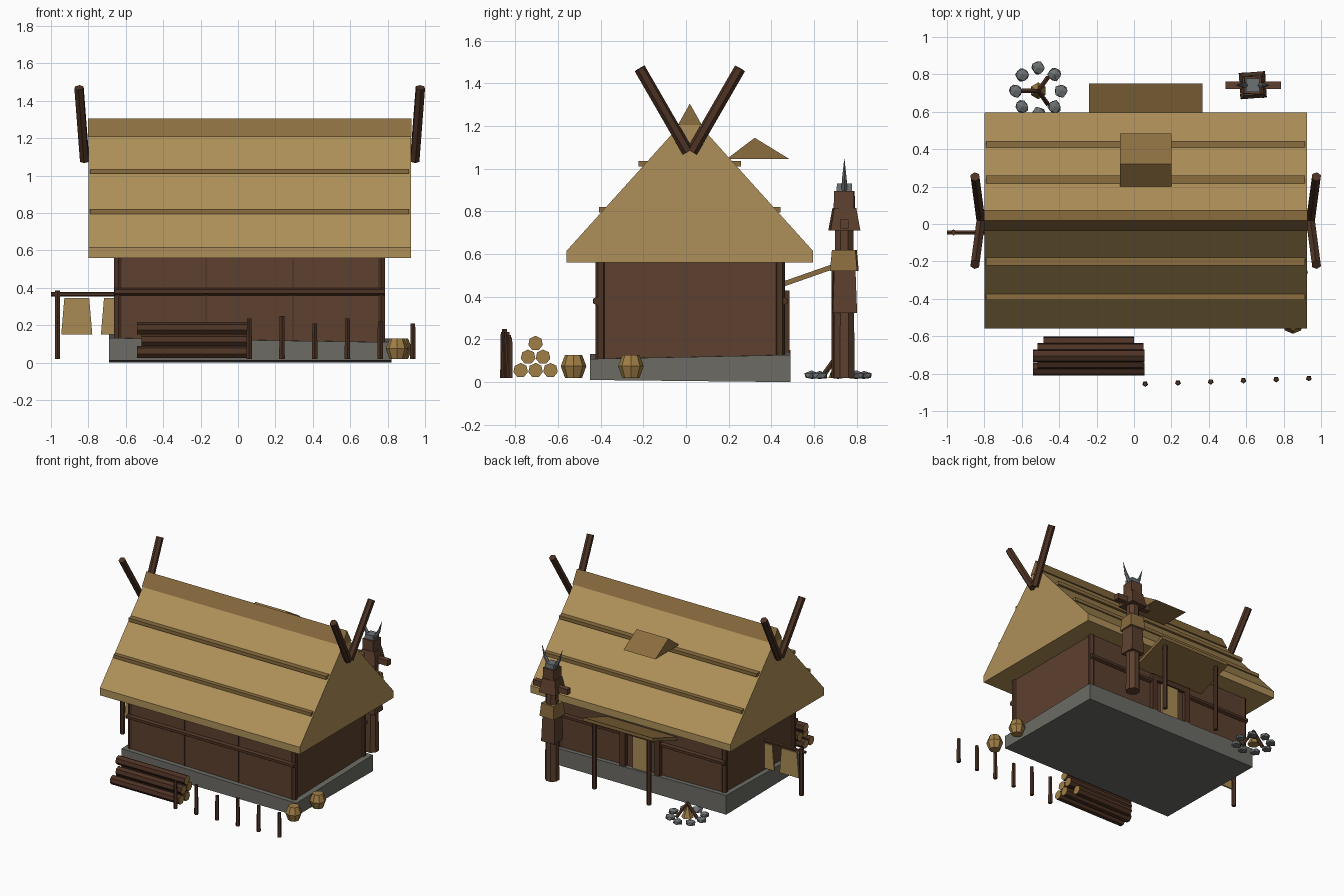
import bpy, bmesh, math, random
from math import sin, cos, pi
from mathutils import Vector, Matrix

if "Cube" in bpy.data.objects:
    bpy.data.objects.remove(bpy.data.objects["Cube"], do_unlink=True)
random.seed(4)


def material(name, rgb):
    m = bpy.data.materials.new(name)
    m.use_nodes = True
    m.diffuse_color = (*rgb, 1)
    m.node_tree.nodes["Principled BSDF"].inputs["Base Color"].default_value = (*rgb, 1)
    return m


THATCH = material("thatch", (.43, .28, .10))
DARK_THATCH = material("dark thatch", (.26, .155, .05))
HIDE = material("hide", (.40, .26, .09))
WALL = material("wall wood", (.11, .052, .028))
WOOD = material("dark wood", (.075, .033, .018))
CUT = material("cut wood", (.35, .21, .06))
STONE = material("foundation stone", (.15, .148, .13))
ROCK = material("grey rock", (.15, .165, .165))


def finish(name, bm, *mats):
    bmesh.ops.recalc_face_normals(bm, faces=bm.faces)
    me = bpy.data.meshes.new(name)
    bm.to_mesh(me)
    bm.free()
    for m in mats:
        me.materials.append(m)
    ob = bpy.data.objects.new(name, me)
    bpy.context.collection.objects.link(ob)
    return ob


def box(name, x, y, z, mat):
    """Box given as (min, max) on each axis."""
    bm = bmesh.new()
    bmesh.ops.create_cube(bm, size=1)
    for v in bm.verts:
        v.co = [r[0] if c < 0 else r[1] for c, r in zip(v.co, (x, y, z))]
    return finish(name, bm, mat)


def extrude(name, profile, x0, x1, mat):
    """Extrude a y-z outline along x."""
    bm = bmesh.new()
    face = bm.faces.new([bm.verts.new((x0, y, z)) for y, z in profile])
    new = bmesh.ops.extrude_face_region(bm, geom=[face])["geom"]
    bmesh.ops.translate(bm, vec=(x1 - x0, 0, 0),
                        verts=[v for v in new if isinstance(v, bmesh.types.BMVert)])
    return finish(name, bm, mat)


def rod(name, a, b, r0, mat, r1=None, sides=6, turn=0, end_mat=None):
    """Tapered rod from a to b, with optional end colour."""
    a, b = Vector(a), Vector(b)
    d = b - a
    bm = bmesh.new()
    m = (Matrix.Translation((a + b) / 2) @ d.to_track_quat("Z", "Y").to_matrix().to_4x4()
         @ Matrix.Rotation(turn, 4, "Z"))
    bmesh.ops.create_cone(bm, cap_ends=True, segments=sides, radius1=r0,
                          radius2=r0 if r1 is None else r1, depth=d.length, matrix=m)
    if end_mat:
        bm.normal_update()
        for f in bm.faces:
            f.material_index = int(abs(f.normal.dot(d.normalized())) > .9)
    return finish(name, bm, mat, *([end_mat] if end_mat else []))


def block(name, x, y, z0, z1, w0, w1, mat, turn=0):
    """Upright square block with a flared foot."""
    return rod(name, (x, y, z0), (x, y, z1), w0 * 2 ** .5, mat, w1 * 2 ** .5, 4, pi / 4 + turn)


# Foundation, slightly uneven
base = box("foundation", (-.69, .82), (-.45, .49), (.01, .13), STONE)
for v in base.data.vertices:
    if v.co.z > .1:
        v.co.z += -.015 * v.co.x + .02 * v.co.y
    else:
        v.co.z -= .01 * (v.co.y > 0)

# Walls, seams, corner posts and rails
box("walls", (-.65, .775), (-.415, .455), (.1, .6), WALL)
for x in (-.17, .295):
    box("front_seam", (x - .004, x + .004), (-.42, -.41), (.12, .57), WOOD)
for x in (-.64, .765):
    for y in (-.4, .44):
        rod("corner_post", (x, y, .1), (x, y, .6), .025, WOOD)
rod("front_rail", (-.66, -.418, .38), (.785, -.418, .38), .02, WOOD)
rod("back_rail_right", (-.66, .458, .38), (-.1, .458, .38), .02, WOOD)
rod("back_rail_left", (.22, .458, .38), (.785, .458, .38), .02, WOOD)

# Door on the back wall
for x in (-.09, .21):
    box("door_post", (x - .022, x + .022), (.44, .485), (.12, .43), WOOD)
box("door_lintel", (-.11, .23), (.44, .482), (.39, .43), WOOD)
box("door_curtain", (-.01, .13), (.45, .472), (.13, .4), HIDE)

# Canopy over the door
extrude("canopy", [(.45, .445), (.45, .47), (.75, .575), (.75, .55)], -.24, .365, DARK_THATCH)
for x in (-.17, .30):
    rod("canopy_post", (x, .7, .02), (x, .7, .545), .017, WOOD)

# Roof, ridge cap, battens and smoke vent
extrude("roof", [(-.56, .56), (-.56, .615), (.018, 1.255), (.595, .615), (.595, .56)],
        -.8, .925, THATCH)
extrude("ridge_cap", [(-.038, 1.205), (.018, 1.305), (.074, 1.205)], -.803, .928, DARK_THATCH)
for s in (-1, 1):
    for off, z in ((.21, 1.023), (.395, .808)):
        y = .018 + s * off
        box("roof_batten", (-.79, .915), (y - .03, y + .03), (z - .013, z + .013), DARK_THATCH)
extrude("smoke_vent", [(.19, 1.045), (.322, 1.145), (.485, 1.045)], -.075, .2, DARK_THATCH)

# Crossed gable poles
for x, lean in ((-.82, -.03), (.945, .03)):
    for s in (-1, 1):
        rod("gable_pole", (x, .018 + .01 * s, 1.08), (x + lean, .018 + .235 * s, 1.47), .027, WOOD)

# Carved post with crossbar and horns
px, py = .635, .742
rod("carved_post", (px, py, .02), (px, py, .89), .052, WALL, .045, 8, pi / 8)
for z0, z1, w0, w1, mat, turn in ((.325, .52, .057, .05, WALL, .05),
                                  (.52, .62, .064, .055, DARK_THATCH, -.06),
                                  (.71, .815, .07, .052, WALL, .08),
                                  (.81, .895, .048, .046, WALL, -.05),
                                  (.885, .93, .037, .035, ROCK, 0)):
    block("post_carving", px, py, z0, z1, w0, w1, mat, turn)
box("post_crossbar", (.49, .785), (py - .02, py + .02), (.72, .763), WALL)
for s in (-1, 1):
    rod("post_horn", (px + .025 * s, py, .9), (px + .06 * s, py, .96), .016, ROCK, .012)
    rod("post_horn_tip", (px + .06 * s, py, .955), (px + .088 * s, py, 1.045), .012, ROCK, .001)

# Fire ring with sticks
fx, fy = -.512, .712
for i in range(8):
    a = i * pi / 4
    bm = bmesh.new()
    bmesh.ops.create_icosphere(bm, subdivisions=1, radius=.04)
    for v in bm.verts:
        v.co *= random.uniform(.85, 1.1)
        v.co.z = max(v.co.z * .6, -.015)
    bmesh.ops.translate(bm, verts=bm.verts, vec=(fx + .122 * cos(a), fy + .122 * sin(a), .03))
    finish("fire_stone", bm, ROCK)
for a in (.95, pi, -.95):
    rod("fire_stick", (fx + .085 * cos(a), fy + .085 * sin(a), .03), (fx, fy, .13), .014, WOOD, .012)
rod("kindling", (fx, fy, .02), (fx, fy, .1), .045, CUT, .008, 6)

# Stacked logs
for y, z, x0, x1 in ((-.775, .055, -.54, .055), (-.705, .055, -.54, .055), (-.635, .055, -.485, .0),
                     (-.74, .118, -.515, .05), (-.67, .118, -.515, .05), (-.705, .182, -.54, .055)):
    rod("log", (x0, y, z), (x1, y, z), .035, WOOD, sides=7, end_mat=CUT)

# Row of stakes
for i, top in enumerate((.235, .25, .21, .235, .22, .21)):
    x, y = .06 + .175 * i, -.855 + .006 * i
    rod("stake", (x, y, .02), (x, y, top), .016, WOOD, .013, 5)

# Barrels
for x, y in ((.85, -.527), (.87, -.258)):
    rod("barrel_lower", (x, y, .02), (x, y, .075), .04, CUT, .06, 8)
    rod("barrel_upper", (x, y, .075), (x, y, .128), .06, CUT, .04, 8)

# Drying rack with hides
ry = -.045
rod("rack_bar", (-1, ry, .365), (-.62, ry, .365), .012, WOOD)
rod("rack_post", (-.965, ry, .02), (-.965, ry, .385), .016, WOOD)
for x in (-.862, -.65):
    hide = box("hanging_hide", (x - .083, x + .083), (ry - .006, ry + .006), (.15, .345), HIDE)
    for v in hide.data.vertices:
        if v.co.z > .3:
            v.co.x = x + (v.co.x - x) * .8
